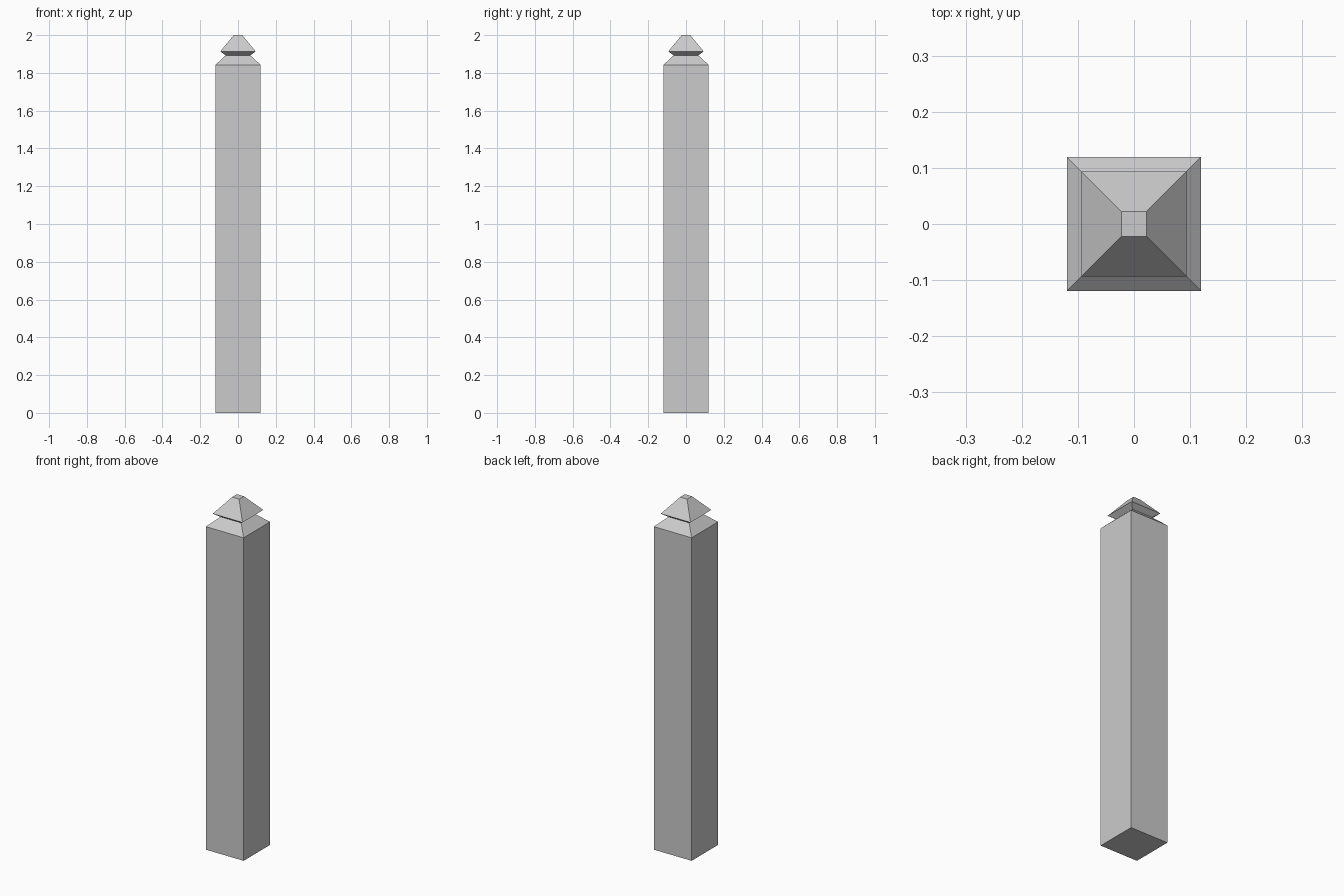
import bpy, bmesh

if "Cube" in bpy.data.objects:
    bpy.data.objects.remove(bpy.data.objects["Cube"])

# Square post: half-width and height of each ring, bottom to top
RINGS = [
    (0.119, 0.0),    # foot
    (0.119, 1.843),  # shoulder
    (0.065, 1.893),  # neck
    (0.094, 1.914),  # cap eave
    (0.022, 2.0),    # flat tip
]


def square_loft(name, rings):
    bm = bmesh.new()
    loops = [[bm.verts.new((sx * h, sy * h, z))
              for sx, sy in ((-1, -1), (1, -1), (1, 1), (-1, 1))]
             for h, z in rings]
    for low, high in zip(loops, loops[1:]):
        for i in range(4):
            j = (i + 1) % 4
            bm.faces.new((low[i], low[j], high[j], high[i]))
    bm.faces.new(loops[0][::-1])
    bm.faces.new(loops[-1])
    mesh = bpy.data.meshes.new(name)
    bm.to_mesh(mesh)
    bm.free()
    obj = bpy.data.objects.new(name, mesh)
    bpy.context.collection.objects.link(obj)
    return obj


# Post with its carved neck and pyramid cap as one solid
square_loft("fence_post", RINGS)
